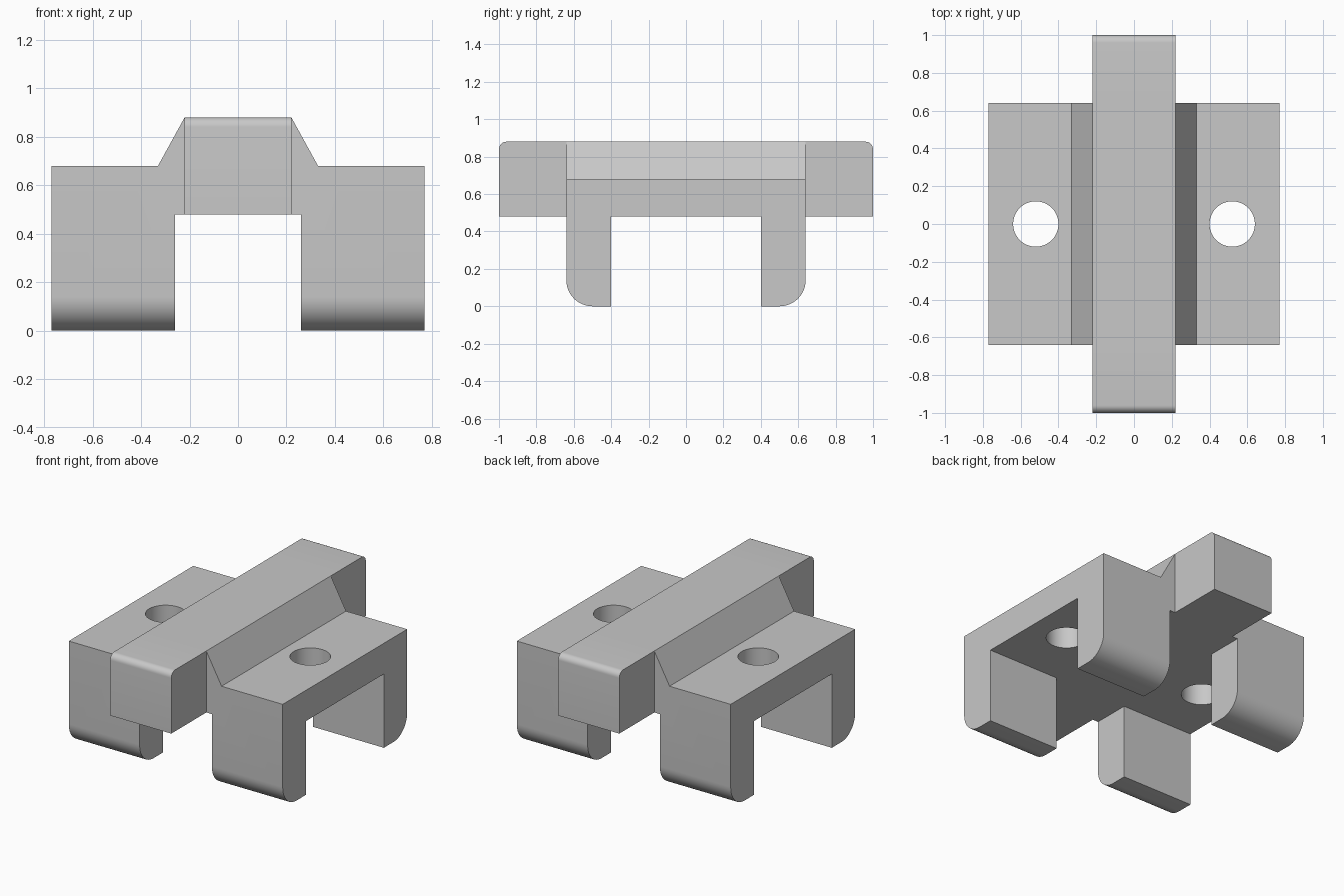
import bpy, bmesh
from math import sin, cos, pi
from mathutils import Vector

cube = bpy.data.objects.get("Cube")
if cube:
    bpy.data.objects.remove(cube, do_unlink=True)

grey = bpy.data.materials.new("plain grey")
grey.use_nodes = True
colour = (0.58, 0.58, 0.58, 1)
grey.diffuse_color = colour
grey.node_tree.nodes["Principled BSDF"].inputs["Base Color"].default_value = colour


def prism(name, outline, axis, low, high):
    """Extrude an outline along an axis; outline points are the other two axes in order."""
    def place(p, t):
        c = list(p)
        c.insert(axis, t)
        return Vector(c)
    bm = bmesh.new()
    face = bm.faces.new([bm.verts.new(place(p, low)) for p in outline])
    grown = bmesh.ops.extrude_face_region(bm, geom=[face])["geom"]
    shift = place((0, 0), high - low)
    bmesh.ops.translate(bm, vec=shift, verts=[g for g in grown if isinstance(g, bmesh.types.BMVert)])
    bmesh.ops.recalc_face_normals(bm, faces=bm.faces)
    mesh = bpy.data.meshes.new(name)
    bm.to_mesh(mesh)
    bm.free()
    mesh.materials.append(grey)
    obj = bpy.data.objects.new(name, mesh)
    bpy.context.collection.objects.link(obj)
    return obj


def arc(cx, cy, r, start, end, steps):
    return [(cx + r * cos(start + (end - start) * i / steps),
             cy + r * sin(start + (end - start) * i / steps)) for i in range(steps + 1)]


def mirrored(half):
    """Complete an outline from its positive half."""
    return half + [(-a, b) for a, b in reversed(half)]


def combine(target, other, operation):
    bpy.context.view_layer.objects.active = target
    mod = target.modifiers.new(operation, "BOOLEAN")
    mod.operation = operation
    mod.solver = "EXACT"
    mod.object = other
    bpy.ops.object.modifier_apply(modifier=mod.name)
    bpy.data.objects.remove(other, do_unlink=True)


# Bracket: front outline crossed with a side outline that has rounded feet
front = mirrored([(0.26, 0.48), (0.26, -0.1), (0.77, -0.1), (0.77, 0.68),
                  (0.33, 0.68), (0.22, 0.88)])
bracket = prism("clamp_bracket", front, 1, -0.8, 0.8)
foot = arc(0.50, 0.14, 0.14, -pi / 2, 0, 12)
side = mirrored([(0.40, 0.48), (0.40, 0)] + foot + [(0.64, 1)])
combine(bracket, prism("side_shape", side, 0, -1, 1), "INTERSECT")

# Long bar through the ridge, with softened top ends
bar = mirrored([(1, 0.48)] + arc(0.96, 0.84, 0.04, 0, pi / 2, 8))
combine(bracket, prism("bar", bar, 0, -0.22, 0.22), "UNION")

# Bolt holes
for x in (-0.52, 0.52):
    ring = arc(x, 0, 0.12, 0, 2 * pi, 48)[:-1]
    combine(bracket, prism("hole_cutter", ring, 2, 0.3, 0.8), "DIFFERENCE")

bpy.ops.object.select_all(action="DESELECT")
bracket.select_set(True)
bpy.context.view_layer.objects.active = bracket
bpy.ops.object.shade_smooth_by_angle(angle=pi / 7)
